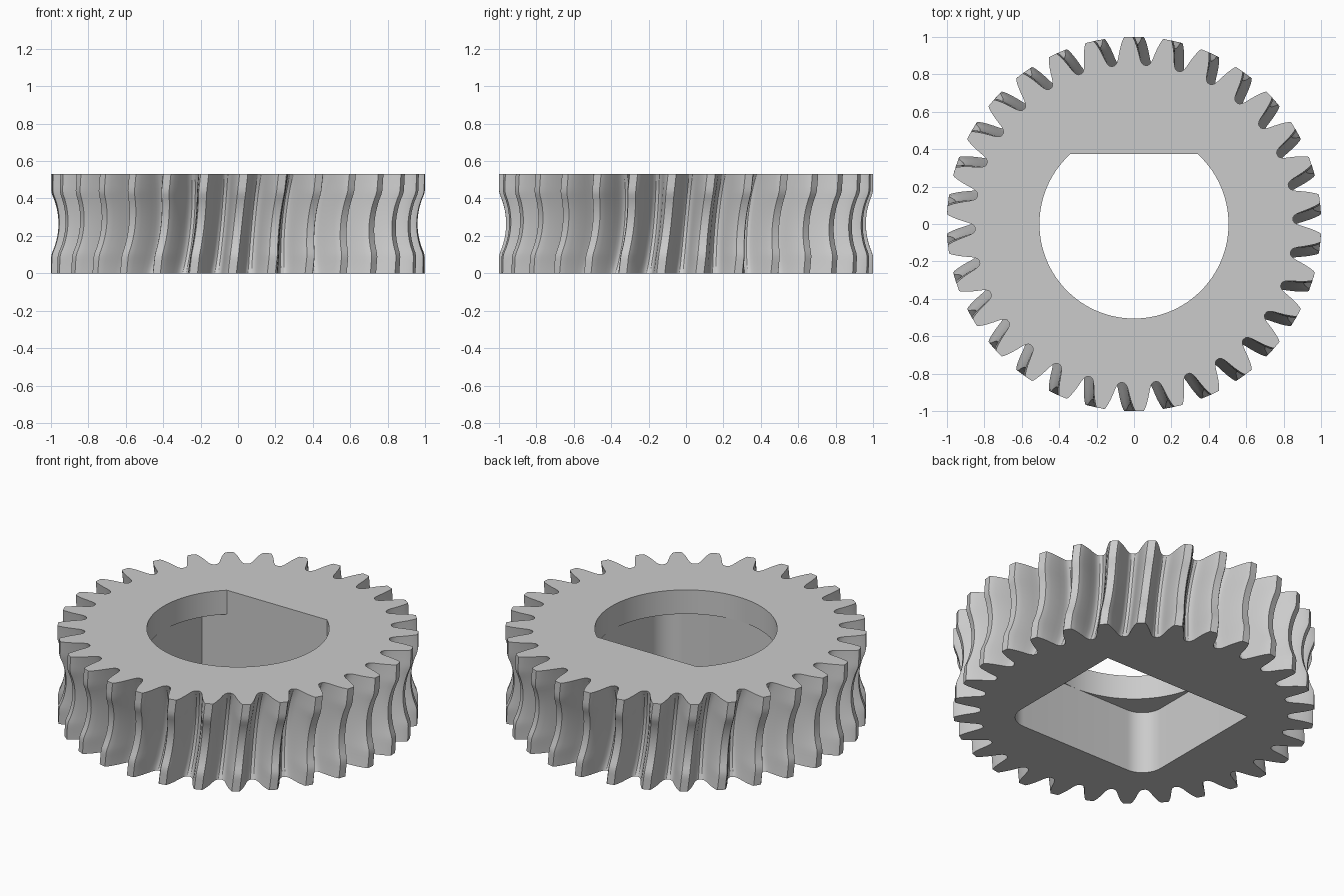
import bpy, bmesh, math

cube = bpy.data.objects.get("Cube")
if cube:
    bpy.data.objects.remove(cube, do_unlink=True)

HEIGHT = 0.53
TEETH = 30
ROWS = 24
TWIST = math.radians(3.5)      # total helix lead across the width
LEDGE = 0.383                  # height where the lower pocket ends
BORE = 0.505
FLAT = 0.375

grey = bpy.data.materials.new("plain grey")
grey.use_nodes = True
grey.diffuse_color = (0.6, 0.6, 0.6, 1)
grey.node_tree.nodes["Principled BSDF"].inputs["Base Color"].default_value = (0.6, 0.6, 0.6, 1)


def loft(name, rings):
    """Closed solid skinned through equal-length rings of points."""
    bm = bmesh.new()
    loops = [[bm.verts.new(p) for p in ring] for ring in rings]
    n = len(loops[0])
    for low, high in zip(loops, loops[1:]):
        for i in range(n):
            j = (i + 1) % n
            bm.faces.new((low[i], low[j], high[j], high[i]))
    bm.faces.new(loops[0][::-1])
    bm.faces.new(loops[-1])
    mesh = bpy.data.meshes.new(name)
    bm.to_mesh(mesh)
    bm.free()
    mesh.materials.append(grey)
    obj = bpy.data.objects.new(name, mesh)
    bpy.context.collection.objects.link(obj)
    return obj


def prism(name, outline, z0, z1):
    return loft(name, [[(x, y, z) for x, y in outline] for z in (z0, z1)])


def arc(cx, cy, r, start, end, steps):
    angles = [math.radians(start + (end - start) * i / steps) for i in range(steps + 1)]
    return [(cx + r * math.cos(a), cy + r * math.sin(a)) for a in angles]


# Tooth flank: (depth fraction from root to tip, half angle in degrees)
flank = [(0, 5.4), (0.04, 4.8), (0.11, 4.3), (0.22, 3.85), (0.4, 3.35),
         (0.6, 2.8), (0.8, 2.15), (0.93, 1.65), (1, 1.25)]
tooth = [(t, -a) for t, a in flank] + [(t, a) for t, a in reversed(flank)]


def gear_ring(z):
    # Throated tip and root follow arcs around the mating worm
    dz = z - HEIGHT / 2
    tip = min(1.0, 1.34 - math.sqrt(0.378 ** 2 - dz ** 2))
    root = 1.405 - math.sqrt(0.615 ** 2 - dz ** 2)
    ring = []
    for k in range(TEETH):
        middle = math.pi / 2 + math.tau * k / TEETH + TWIST * dz / HEIGHT
        for t, a in tooth:
            r = root + (tip - root) * t
            angle = middle + math.radians(a)
            ring.append((r * math.cos(angle), r * math.sin(angle), z))
    return ring


gear = loft("worm_wheel", [gear_ring(HEIGHT * i / ROWS) for i in range(ROWS + 1)])

# Upper D-shaped bore
edge = math.degrees(math.asin(FLAT / BORE))
d_bore = prism("d_bore_cutter", arc(0, 0, BORE, 180 - edge, 360 + edge, 80),
               LEDGE - 0.05, HEIGHT + 0.1)

# Lower square pocket with two rounded corners
R = 0.13
c = BORE - R
pocket = prism("pocket_cutter",
               [(BORE, FLAT), (-BORE, FLAT)]
               + arc(-c, -c, R, 180, 270, 12) + arc(c, -c, R, 270, 360, 12),
               -0.1, LEDGE)

# Cut both openings and keep the finished mesh
for cutter in (pocket, d_bore):
    cutter.hide_render = True
    mod = gear.modifiers.new(cutter.name, "BOOLEAN")
    mod.operation = "DIFFERENCE"
    mod.solver = "EXACT"
    mod.object = cutter
bpy.context.view_layer.update()
depsgraph = bpy.context.evaluated_depsgraph_get()
finished = bpy.data.meshes.new_from_object(gear.evaluated_get(depsgraph))
gear.modifiers.clear()
gear.data = finished
for cutter in (pocket, d_bore):
    bpy.data.objects.remove(cutter, do_unlink=True)

for other in bpy.context.selected_objects:
    other.select_set(False)
gear.select_set(True)
bpy.context.view_layer.objects.active = gear
bpy.ops.object.shade_smooth_by_angle(angle=math.radians(30))
